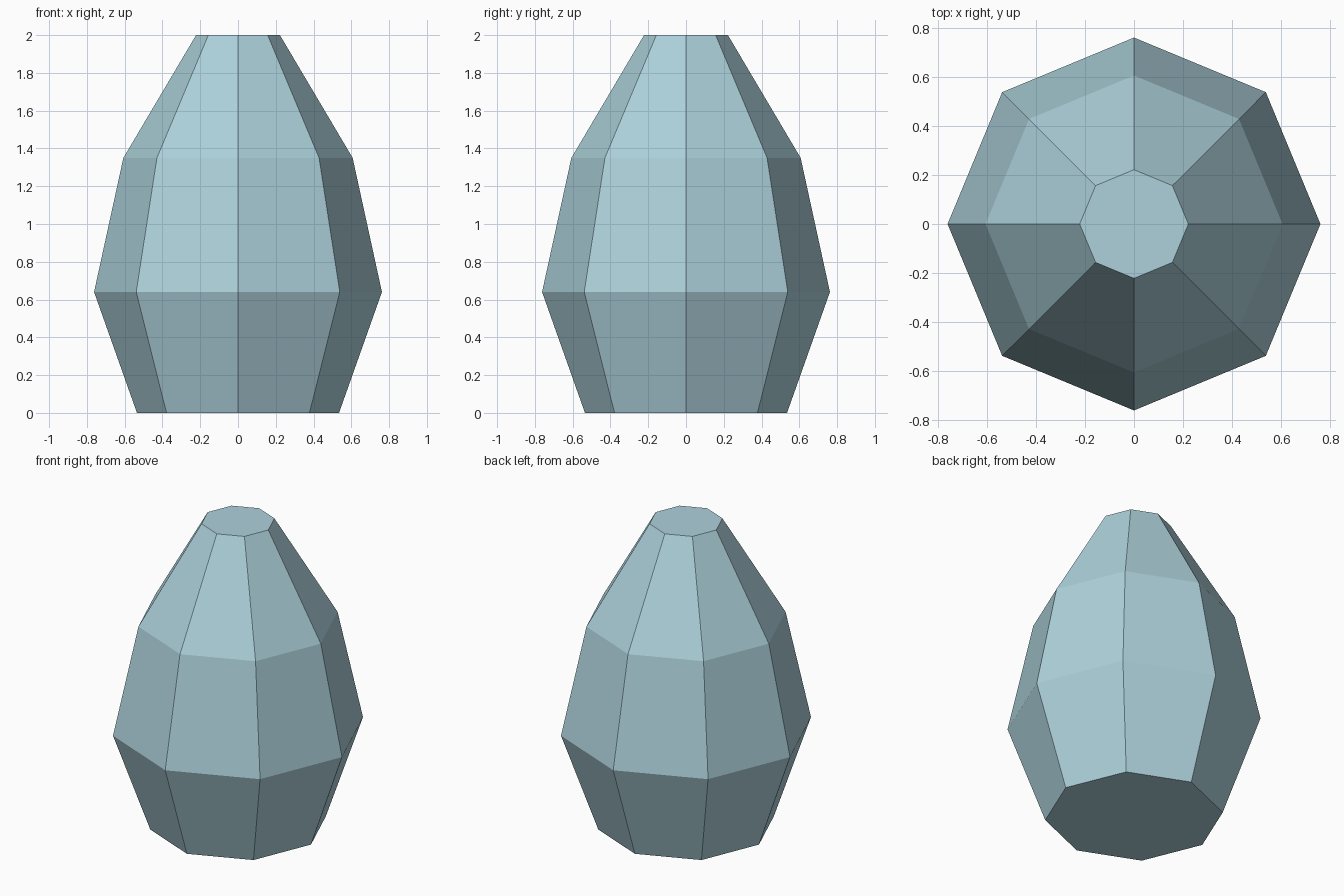
import bpy, bmesh
from math import cos, sin, tau

cube = bpy.data.objects.get("Cube")
if cube:
    bpy.data.objects.remove(cube, do_unlink=True)

SIDES = 8
# (radius, height) of each ring, bottom to top
PROFILE = [(0.535, 0.0), (0.762, 0.64), (0.607, 1.35), (0.222, 2.0)]

# Pale blue stone colour
stone = bpy.data.materials.new("pale_blue_stone")
stone.use_nodes = True
colour = (0.42, 0.64, 0.71, 1.0)
stone.diffuse_color = colour
stone.node_tree.nodes["Principled BSDF"].inputs["Base Color"].default_value = colour

# Faceted egg-shaped stone: stacked octagonal rings, corners on the axes
bm = bmesh.new()
rings = [[bm.verts.new((r * cos(tau * i / SIDES), r * sin(tau * i / SIDES), z))
          for i in range(SIDES)] for r, z in PROFILE]
for low, high in zip(rings, rings[1:]):
    for i in range(SIDES):
        j = (i + 1) % SIDES
        bm.faces.new((low[i], low[j], high[j], high[i]))

# Flat base and top
bm.faces.new(rings[0][::-1])
bm.faces.new(rings[-1])

mesh = bpy.data.meshes.new("faceted_stone")
bm.to_mesh(mesh)
bm.free()
mesh.materials.append(stone)
bpy.context.collection.objects.link(bpy.data.objects.new("faceted_stone", mesh))
